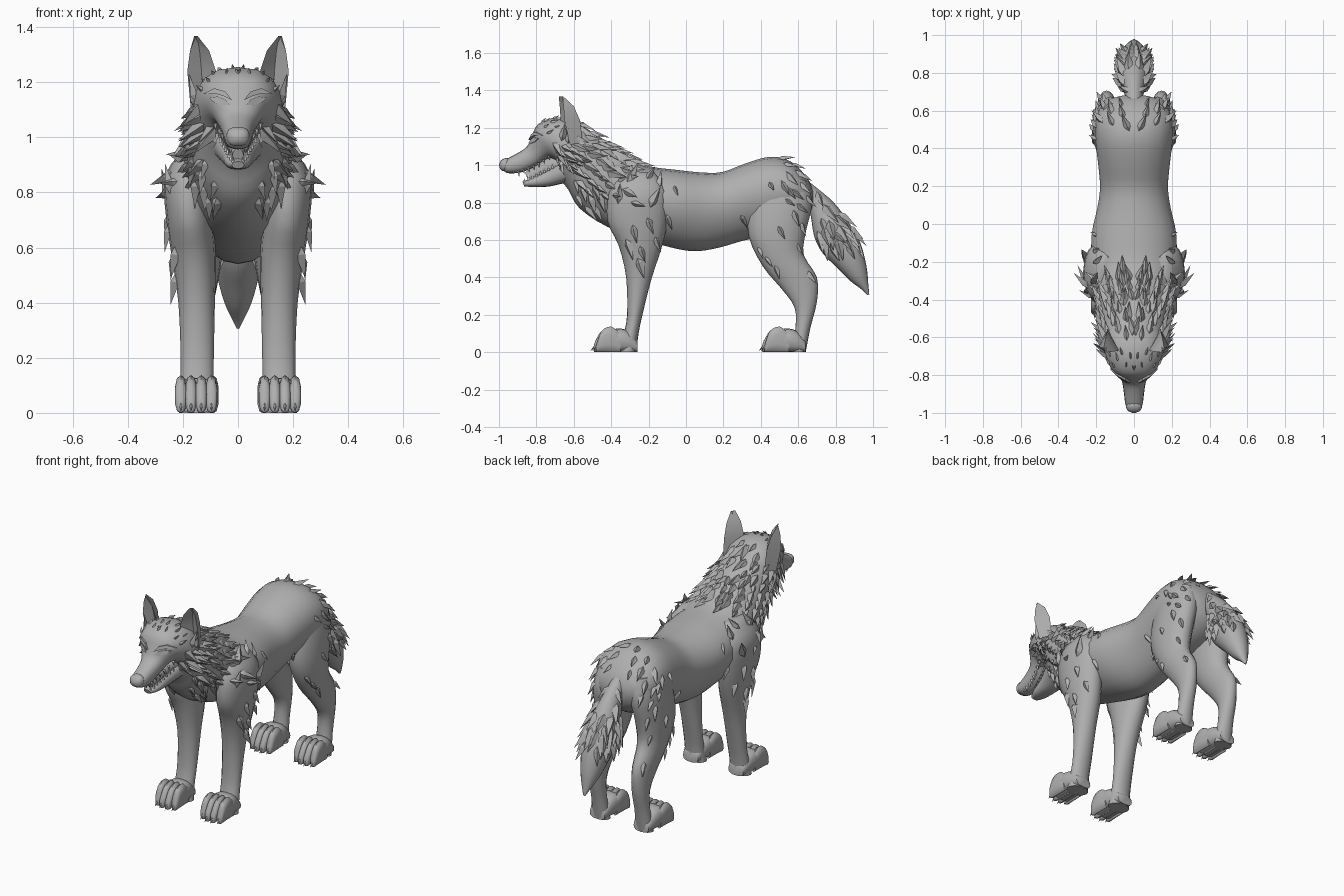
import bpy, bmesh, random
from math import sin, cos, pi, radians
from mathutils import Vector as V
from mathutils.bvhtree import BVHTree

random.seed(4)
old = bpy.data.objects.get("Cube")
if old:
    bpy.data.objects.remove(old)


def material(name, value):
    m = bpy.data.materials.new(name)
    m.use_nodes = True
    m.diffuse_color = (value, value, value, 1)
    m.node_tree.nodes["Principled BSDF"].inputs["Base Color"].default_value = m.diffuse_color
    return m


FUR, TOOTH = material("grey fur", 0.43), material("white teeth", 0.85)


def make(name, verts, faces, mat=FUR, mirror=False, angle=50):
    me = bpy.data.meshes.new(name)
    me.from_pydata([tuple(v) for v in verts], [], faces)
    bm = bmesh.new()
    bm.from_mesh(me)
    bmesh.ops.recalc_face_normals(bm, faces=bm.faces)
    for f in bm.faces:
        f.smooth = True
    bm.to_mesh(me)
    bm.free()
    me.set_sharp_from_angle(angle=radians(angle))
    me.materials.append(mat)
    ob = bpy.data.objects.new(name, me)
    bpy.context.collection.objects.link(ob)
    if mirror:
        ob.modifiers.new("mirror", 'MIRROR').use_mirror_merge = False
    return ob


def bridge(rings):
    """Skin a list of equal rings and cap both ends."""
    n = len(rings[0])
    faces = [[i * n + j, i * n + (j + 1) % n, (i + 1) * n + (j + 1) % n, (i + 1) * n + j]
             for i in range(len(rings) - 1) for j in range(n)]
    faces += [list(range(n)), [(len(rings) - 1) * n + j for j in range(n)]]
    return [p for r in rings for p in r], faces


def loft(name, secs, x=None, mirror=False, egg=0.0, power=1.0, seg=16, steps=3, mat=FUR):
    """Sections: side-outline point A (y, z), opposite point B (y, z), x centre, half width."""
    secs = [s if len(s) == 6 else (*s[:4], x or 0, s[4]) for s in secs]
    fine = []
    for i in range(len(secs) - 1):
        quad = [secs[max(0, min(len(secs) - 1, i + k))] for k in (-1, 0, 1, 2)]
        for k in range(steps):
            t = k / steps
            fine.append([0.5 * (2 * b + (c - a) * t + (2 * a - 5 * b + 4 * c - d) * t * t
                                + (3 * b - a - 3 * c + d) * t ** 3) for a, b, c, d in zip(*quad)])
    fine.append(secs[-1])
    bend = lambda c: (1 if c > 0 else -1) * abs(c) ** power
    rings = []
    for ya, za, yb, zb, cx, w in fine:
        ring = []
        for j in range(seg):
            c, s = bend(cos(2 * pi * j / seg)), bend(sin(2 * pi * j / seg))
            ring.append(V((cx + w * s * (1 + egg * c), (ya + yb) / 2 + (ya - yb) / 2 * c,
                           max(0, (za + zb) / 2 + (za - zb) / 2 * c))))
        rings.append(ring)
    return make(name, *bridge(rings), mat=mat, mirror=mirror)


# Torso with neck
torso = loft("torso", [
    (-.66, 1.20, -.68, .93, .12), (-.58, 1.22, -.63, .87, .155), (-.46, 1.15, -.57, .77, .175),
    (-.33, 1.07, -.42, .67, .195), (-.22, 1.0, -.25, .61, .22), (-.05, .975, -.08, .56, .225),
    (.1, .96, .05, .54, .195), (.2, .965, .18, .56, .18), (.32, 1.01, .32, .6, .19),
    (.45, 1.045, .45, .62, .205), (.56, 1.02, .57, .66, .20), (.65, .93, .65, .72, .15),
    (.68, .86, .68, .78, .06)], egg=.16, seg=20)

# Legs
front_legs = loft("front_legs", [
    (-.33, .97, -.17, .96, .15, .04), (-.41, .86, -.10, .86, .18, .085), (-.42, .7, -.10, .7, .175, .085),
    (-.36, .57, -.13, .56, .16, .08), (-.32, .4, -.185, .39, .15, .066), (-.315, .2, -.235, .19, .148, .06),
    (-.335, .09, -.255, .09, .15, .06), (-.36, 0, -.265, 0, .15, .065)], mirror=True)
hind_legs = loft("hind_legs", [
    (.40, .95, .64, .92, .12, .06), (.34, .78, .675, .80, .125, .085), (.335, .62, .64, .64, .135, .085),
    (.41, .46, .63, .52, .14, .07), (.51, .34, .70, .40, .145, .052), (.58, .24, .70, .27, .145, .046),
    (.585, .13, .665, .13, .145, .046), (.565, 0, .64, 0, .145, .055)], mirror=True)


def cone(base, tip, r, n=5):
    """Ring and point of a claw or tooth."""
    base, tip = V(base), V(tip)
    a = (tip - base).orthogonal().normalized()
    b = (tip - base).normalized().cross(a)
    ring = [base + (a * cos(2 * pi * k / n) + b * sin(2 * pi * k / n)) * r for k in range(n)]
    return ring + [tip], [[k, (k + 1) % n, n] for k in range(n)] + [list(range(n))]


def gather(name, pieces, **kw):
    verts, faces = [], []
    for v, f in pieces:
        faces += [[i + len(verts) for i in face] for face in f]
        verts += v
    return make(name, verts, faces, **kw)


# Paws: a pad, four toes and claws each
for label, dy, cx in (("front", 0, .152), ("hind", .9, .147)):
    loft(label + "_paws", [(-.26, .06, -.26, 0, .05), (-.31, .115, -.31, 0, .066), (-.38, .125, -.38, 0, .074),
                           (-.45, .08, -.45, 0, .066)], x=cx, mirror=True, power=.75).location.y = dy
    claws = []
    for k in range(4):
        off = (k - 1.5) * .037
        back = abs(k - 1.5) * .012 - .006
        tx = cx + off
        loft(f"{label}_toes_{k + 1}", [
            (-.35, .10, -.35, 0, .015), (-.40, .137, -.40, 0, .021), (-.45, .115, -.455, 0, .022),
            (-.485 + back, .06, -.485 + back, 0, .017), (-.493 + back, .03, -.493 + back, .005, .006)],
            x=tx, mirror=True, power=.8, seg=10).location.y = dy
        claws.append(cone((tx, -.475 + back, .04), (tx, -.512 + back, .006), .012))
    gather(label + "_claws", claws, mirror=True).location.y = dy

# Tail
tail = loft("tail", [
    (.62, .94, .63, .84, .04), (.71, .87, .665, .74, .05), (.79, .80, .685, .62, .07),
    (.86, .71, .73, .53, .085), (.93, .59, .81, .45, .08), (.965, .46, .88, .38, .055),
    (.975, .36, .94, .335, .025), (.98, .31, .97, .305, .005)])

# Head, lower jaw, mouth lining
head = loft("head", [
    (-.985, 1.01, -.975, .97, .025), (-.965, 1.03, -.95, .957, .045), (-.90, 1.065, -.88, .962, .054),
    (-.85, 1.10, -.80, .995, .066), (-.825, 1.155, -.74, 1.035, .095), (-.79, 1.22, -.69, 1.02, .132),
    (-.70, 1.255, -.61, .94, .163), (-.60, 1.24, -.55, .90, .16), (-.52, 1.18, -.52, .92, .12)], power=.85)
jaw = loft("lower_jaw", [
    (-.875, .912, -.865, .887, .022), (-.83, .93, -.815, .883, .045), (-.75, .975, -.73, .886, .06),
    (-.67, 1.03, -.64, .905, .09), (-.60, 1.05, -.57, .9, .11)], power=.85)
loft("mouth_lining", [(-.86, .96, -.84, .905, .02), (-.78, 1.02, -.76, .93, .04), (-.66, 1.07, -.64, .96, .08)])

# Teeth along both lips
teeth = []
for k in range(8):
    t = k / 7
    size = .034 if k == 1 else .02
    y, z, tx = -.925 + .19 * t, .968 + .075 * t * t, .032 + .05 * t * t
    teeth.append(cone((tx, y, z + .008), (tx, y + .006, z - size), .009))
    y, z, tx = -.862 + .15 * t, .912 + .075 * t, .018 + .045 * t
    teeth.append(cone((tx, y, z - .006), (tx, y - .004, z + size), .008))
gather("teeth", teeth, mat=TOOTH, mirror=True)

# Nose pad with nostril wings
loft("nose", [(-1.0, 1.0, -.995, .982, .012), (-.99, 1.025, -.98, .968, .036),
              (-.965, 1.038, -.955, .975, .042), (-.94, 1.035, -.94, .99, .025)], power=.8)

# Ears: hollow at the front, two-peaked tips
ear = []
for z, out, inn, y in ((1.11, .172, .085, -.62), (1.24, .184, .08, -.65), (1.315, .174, .105, -.655),
                       (1.367, .152, .146, -.66)):
    mid, d = (out + inn) / 2, (out - inn)
    ear.append([V((out, y, z)), V((mid + .01, y + d * .8, z)), V((inn, y - .02, z)), V((mid, y + d * .3, z))])
ears = make("ears", *bridge(ear), mirror=True, angle=25)

# Fur tufts are laid on the main surfaces
dg = bpy.context.evaluated_depsgraph_get()
trees = [BVHTree.FromObject(o, dg) for o in (torso, front_legs, hind_legs, tail, head, jaw)]


def surface(origin, aim):
    ray = (V(aim) - V(origin)).normalized()
    hits = [t.ray_cast(V(origin), ray) for t in trees]
    hits = [h for h in hits if h[0]]
    if not hits:
        return None
    p, n = min(hits, key=lambda h: h[3])[:2]
    return p, (n if n.dot(ray) < 0 else -n)


def tuft(origin, aim, flow, length, lift=.3, width=.45):
    hit = surface(origin, aim)
    if not hit:
        return []
    p, n = hit
    f = V(flow) + V([random.uniform(-.25, .25) for _ in range(3)])
    f = (f - n * f.dot(n)).normalized()
    s = n.cross(f) * length * width / 2
    root = p - f * length * .35
    verts = [root - n * .012, p + s - n * .008, p + n * length * .16, p - s - n * .008,
             p + f * length * .75 + n * length * lift]
    return [(verts, [[0, 1, 2], [0, 2, 3], [1, 4, 2], [2, 4, 3], [0, 3, 4, 1]])]


def ruff(name, count, ys, angles, zc, flow, length, lift=.3):
    """Tufts around a lengthwise axis; angle 0 is the top."""
    out = []
    for k in range(count):
        y = ys[0] + (ys[1] - ys[0]) * (k + random.random()) / count
        a = radians(angles[0] + (angles[1] - angles[0]) * ((k * .618) % 1))
        out += tuft((sin(a), y, zc + cos(a)), (0, y, zc), flow, length * random.uniform(.8, 1.25), lift)
    gather(name, out, mirror=True, angle=20)


def patch(name, spots, flow, length, lift=.3, x=1):
    """Tufts on the outer side at the given (y, z) spots."""
    out = []
    for y, z in spots:
        out += tuft((x, y, z), (0, y, z), flow, length * random.uniform(.8, 1.2), lift)
    gather(name, out, mirror=True, angle=20)


ruff("neck_ruff", 44, (-.60, -.27), (8, 125), .95, (.1, 1, -.45), .095)
ruff("nape_tufts", 9, (-.58, -.24), (0, 30), .9, (.1, 1, -.1), .10, .25)
ruff("cheek_tufts", 16, (-.70, -.57), (70, 120), 1.05, (.4, .8, -.4), .095, .5)
ruff("brow_tufts", 8, (-.78, -.68), (0, 55), 1.05, (.1, 1, .2), .045, .2)
ruff("throat_tufts", 8, (-.60, -.45), (110, 165), .95, (.1, .3, -1), .10, .2)
ruff("rump_tufts", 12, (.50, .655), (8, 100), .8, (.1, .6, -.7), .085, .28)
ruff("tail_tufts", 22, (.70, .92), (10, 140), .62, (.1, .45, -.9), .11, .22)
patch("shoulder_tufts", [(-.30, .93), (-.2, .94), (-.14, .90), (-.36, .82), (-.18, .8)], (0, .3, 1), .12, .22)
patch("foreleg_tufts", [(-.2, .70), (-.28, .66), (-.16, .60), (-.24, .55), (-.31, .58), (-.25, .48)],
      (.1, .35, -1), .11, .22)
patch("haunch_tufts", [(.45, .90), (.55, .87), (.58, .74), (.62, .68), (.5, .66), (.39, .55), (.43, .50),
                       (.6, .57), (.48, .45), (.66, .42)], (0, .4, -1), .085, .25)
patch("flank_tufts", [(-.06, .88), (-.1, .72), (.3, .72)], (0, .5, -1), .085, .12)
patch("inner_ear_fur", [(-.66, 1.15), (-.63, 1.13), (-.6, 1.16)], (.1, .1, 1), .09, .3)


# Eyes and brows, projected on the face
def face_plate(name, outline, depth):
    pts = [surface((px, -2, pz), (px, 0, pz))[0] for px, pz in outline]
    ring = [[p + V((0, o, 0)) for p in pts] for o in (-depth, .01)]
    make(name, *bridge(ring), mirror=True, angle=20)


face_plate("eyes", [(.03, 1.118), (.055, 1.116), (.085, 1.125), (.105, 1.143), (.075, 1.148), (.045, 1.137)], .006)
face_plate("eyebrows", [(.022, 1.135), (.05, 1.149), (.08, 1.158), (.125, 1.158), (.085, 1.178), (.045, 1.166)], .012)
